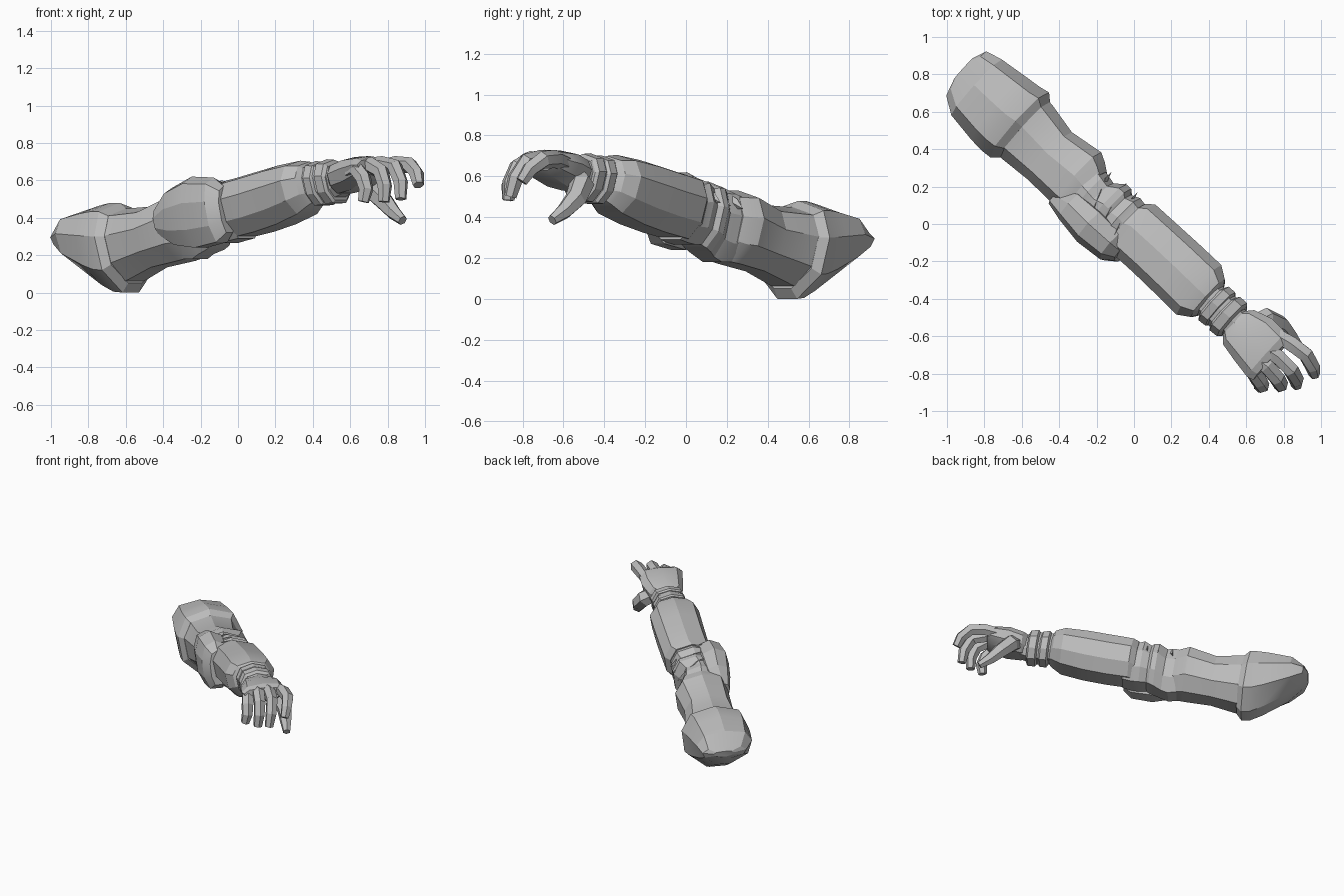
import bpy, bmesh, math
from mathutils import Vector

gray = bpy.data.materials.new("armour_gray")
gray.diffuse_color = (0.5, 0.5, 0.5, 1)

# Arm frame: s runs from shoulder to hand, t runs across the arm
ALONG, ACROSS = Vector((0.74, -0.67, 0)), Vector((0.67, 0.74, 0))


def skin(name, rings):
    """Joins closed rings of points with faces and caps both ends."""
    bm = bmesh.new()
    loops = [[bm.verts.new(p) for p in ring] for ring in rings]
    n = len(loops[0])
    for a, b in zip(loops, loops[1:]):
        for i in range(n):
            bm.faces.new((a[i], a[(i + 1) % n], b[(i + 1) % n], b[i]))
    bm.faces.new(loops[0])
    bm.faces.new(loops[-1][::-1])
    bmesh.ops.recalc_face_normals(bm, faces=bm.faces)
    me = bpy.data.meshes.new(name)
    bm.to_mesh(me)
    bm.free()
    ob = bpy.data.objects.new(name, me)
    bpy.context.collection.objects.link(ob)
    me.materials.append(gray)
    bpy.ops.object.select_all(action='DESELECT')
    ob.select_set(True)
    bpy.context.view_layer.objects.active = ob
    bpy.ops.object.shade_smooth_by_angle(angle=math.radians(20))
    return ob


def loft(name, sections, tilt=-0.17, base=.45):
    """Sections are (s, t_min, t_max, z_bottom, z_top); base is the width of the underside."""
    half = [(.74, .8), (1, .25), (.88, -.5), (base, -1)]
    outline = [(0, 1)] + half + [(-u, v) for u, v in reversed(half)]
    rings = []
    for s, t0, t1, z0, z1 in sections:
        tc, tr, zc, zr = (t0 + t1) / 2, (t1 - t0) / 2, (z0 + z1) / 2, (z1 - z0) / 2
        rings.append([ALONG * (s + tilt * zr * v) + ACROSS * (tc + tr * u)
                      + Vector((0, 0, zc + zr * v)) for u, v in outline])
    return skin(name, rings)


def digit(name, path, radii):
    """Six-sided tapering bar along a bent path."""
    pts = [Vector(p) for p in path]
    rings = []
    for i, p in enumerate(pts):
        d = (pts[min(i + 1, len(pts) - 1)] - pts[max(i - 1, 0)]).normalized()
        side = (ACROSS - d * ACROSS.dot(d)).normalized()
        up = side.cross(d)
        rings.append([p + radii[i] * (side * math.cos(a) + up * math.sin(a))
                      for a in (math.radians(60 * k + 30) for k in range(6))])
    return skin(name, rings)


# Shoulder with slanted end and raised collar
loft("shoulder", [(-1.235, -.07, .08, .265, .31), (-1.205, -.165, .155, .23, .335),
                  (-1.11, -.225, .178, .14, .42), (-.94, -.25, .197, .04, .465),
                  (-.86, -.256, .205, .005, .48), (-.80, -.252, .217, .0, .48),
                  (-.76, -.217, .18, .05, .45)], base=.28)

# Upper arm
loft("upper_arm", [(-.80, -.217, .185, .05, .45), (-.74, -.215, .178, .07, .45),
                   (-.57, -.205, .141, .135, .46), (-.38, -.213, .167, .17, .53),
                   (-.33, -.20, .140, .18, .53), (-.29, -.19, .11, .20, .53)], base=.38)

# Elbow joint
loft("elbow", [(-.36, -.18, .12, .18, .51), (-.27, -.18, .10, .18, .55),
               (-.22, -.18, .088, .205, .55), (-.165, -.19, .13, .23, .575),
               (-.13, -.19, .13, .25, .575), (-.11, -.18, .105, .265, .57),
               (-.06, -.19, .125, .265, .60), (-.01, -.19, .115, .275, .59), (.06, -.17, .12, .29, .59)])

# Creased folds fanning out across the top of the elbow
for i, (a, b) in enumerate((((-.24, .02), (-.15, .25)), ((-.18, -.02), (-.07, .19)), ((-.12, -.09), (-.01, .14)))):
    z = .54 + .015 * i
    mid = [(p + q) / 2 for p, q in zip(a, b)]
    skin("elbow_fold_%d" % (i + 1), [
        [Vector((x - w, y - w, h - .05)), Vector((x, y, h)), Vector((x + w, y + w, h - .05))]
        for (x, y), w, h in ((a, .008, z + .025), (mid, .025, z + .02), (b, .03, z - .05))])

# Guard on the outer side of the elbow
loft("elbow_guard", [(-.41, -.225, -.12, .31, .45), (-.31, -.25, -.06, .255, .56),
                     (-.155, -.275, -.05, .24, .62), (.0, -.262, -.06, .27, .615),
                     (.06, -.215, -.10, .32, .57)])

# Forearm
loft("forearm", [(-.02, -.19, .12, .29, .60), (.02, -.195, .154, .295, .61),
                 (.18, -.195, .154, .325, .645), (.34, -.20, .154, .365, .68),
                 (.50, -.207, .151, .42, .705), (.565, -.165, .106, .465, .70),
                 (.585, -.13, .07, .48, .68)])

# Wrist and its two cuff rings
loft("wrist", [(.55, -.13, .07, .48, .685), (.70, -.135, .075, .49, .70), (.80, -.11, .045, .53, .68)])
for name, s, w, z in (("wrist_cuff_rear", .595, .07, .585), ("wrist_cuff_front", .675, .075, .595)):
    loft(name, [(s, -.135, .075, z - .105, z + .108), (s + .012, -.15, .092, z - .12, z + .118),
                (s + w - .012, -.147, .092, z - .115, z + .115), (s + w, -.13, .075, z - .10, z + .10)])

# Palm widening to the knuckles
loft("hand", [(.745, -.11, .04, .54, .68), (.79, -.158, .09, .53, .695),
              (.89, -.18, .12, .55, .725), (1.0, -.20, .115, .60, .73),
              (1.035, -.19, .105, .63, .715)])

# Four curled fingers and the thumb
fingers = {
    "index_finger": [(.77, -.60, .67), (.84, -.64, .685), (.92, -.70, .68), (.955, -.765, .635), (.965, -.805, .575)],
    "middle_finger": [(.71, -.67, .68), (.77, -.71, .685), (.84, -.78, .67), (.87, -.835, .59), (.87, -.86, .50)],
    "ring_finger": [(.65, -.71, .67), (.71, -.76, .68), (.765, -.825, .645), (.785, -.86, .57), (.78, -.87, .485)],
    "little_finger": [(.60, -.74, .65), (.635, -.785, .66), (.67, -.84, .61), (.685, -.865, .55), (.67, -.87, .485)],
}
for name, path in fingers.items():
    digit(name, path, (.042, .045, .044, .04, .031))
digit("thumb", [(.64, -.54, .60), (.71, -.51, .56), (.78, -.54, .49), (.83, -.595, .43), (.88, -.655, .385)],
      (.055, .062, .054, .042, .027))
